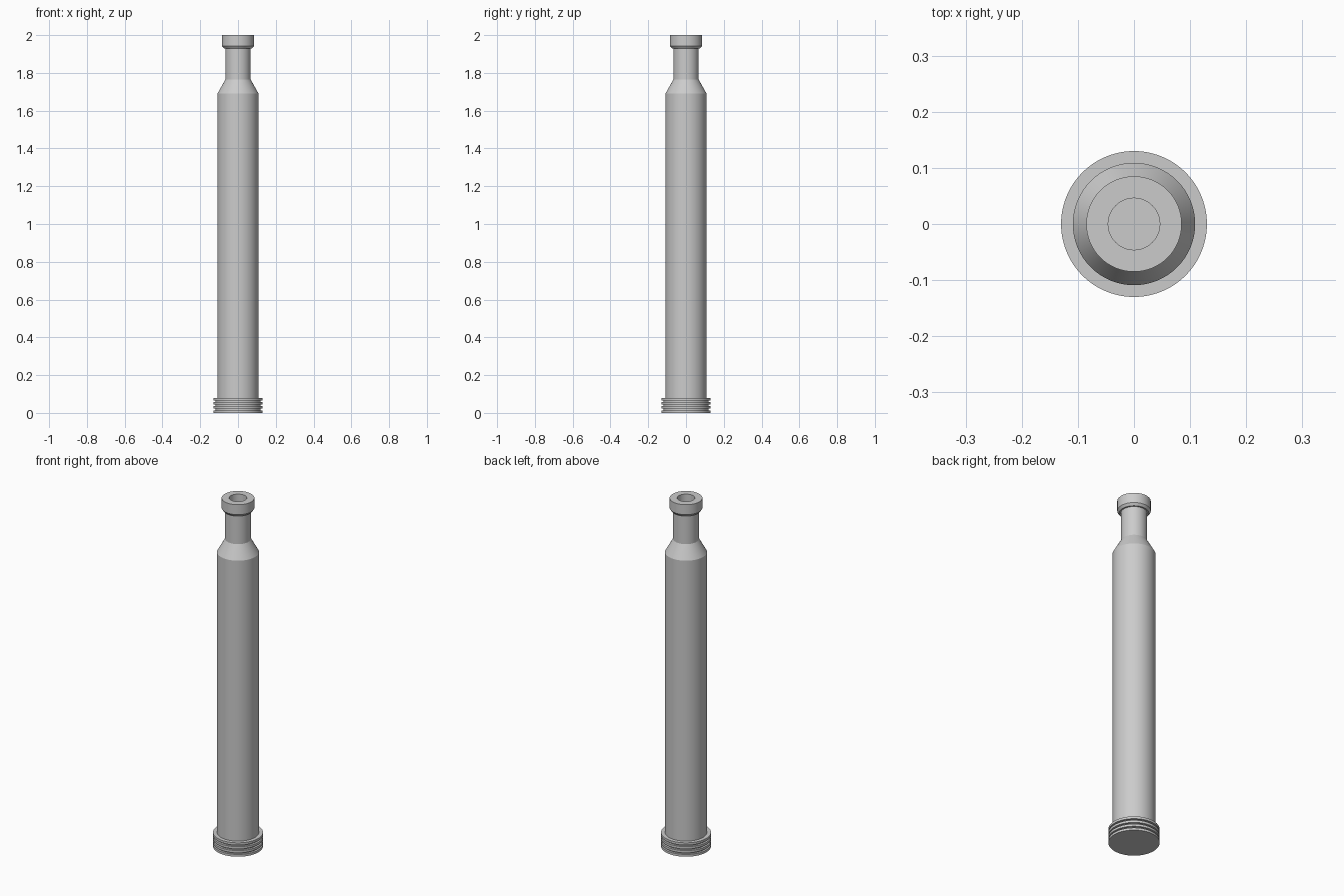
import bpy, bmesh, math

cube = bpy.data.objects.get("Cube")
if cube:
    bpy.data.objects.remove(cube, do_unlink=True)

SIDES = 96

steel = bpy.data.materials.new("light grey metal")
steel.use_nodes = True
grey = (0.6, 0.6, 0.6, 1)
steel.diffuse_color = grey
steel.node_tree.nodes["Principled BSDF"].inputs["Base Color"].default_value = grey


def lathe(name, profile):
    """Spin a (radius, height) profile around z into a smooth solid."""
    bm = bmesh.new()
    verts = [bm.verts.new((r, 0, z)) for r, z in profile]
    edges = [bm.edges.new(pair) for pair in zip(verts, verts[1:])]
    bmesh.ops.spin(bm, geom=verts + edges, cent=(0, 0, 0), axis=(0, 0, 1),
                   angle=math.tau, steps=SIDES)
    bmesh.ops.remove_doubles(bm, verts=bm.verts, dist=1e-5)
    bmesh.ops.recalc_face_normals(bm, faces=bm.faces)
    mesh = bpy.data.meshes.new(name)
    bm.to_mesh(mesh)
    bm.free()
    mesh.materials.append(steel)
    obj = bpy.data.objects.new(name, mesh)
    bpy.context.collection.objects.link(obj)
    bpy.ops.object.select_all(action="DESELECT")
    obj.select_set(True)
    bpy.context.view_layer.objects.active = obj
    bpy.ops.object.shade_smooth_by_angle(angle=math.radians(25))
    return obj


# Base flange: stacked rims separated by narrow grooves
rim, groove, height, count = 0.13, 0.118, 0.08, 4
pitch = height / (count - 0.4)
flange = [(0, 0)]
for i in range(count):
    low, high = i * pitch, i * pitch + pitch * 0.6
    if i:
        flange += [(groove, low - pitch * 0.4), (groove, low)]
    flange += [(rim, low), (rim, high)]
flange.append((0, height))
lathe("base_flange", flange)

# Long tube with tapered shoulder, neck, chamfered collar and blind bore
lathe("tube_body", [
    (0, 0.07), (0.109, 0.07), (0.109, 1.69),      # main tube
    (0.067, 1.765), (0.067, 1.93),                # shoulder and neck
    (0.075, 1.93), (0.085, 1.943), (0.085, 2.0),  # collar
    (0.046, 2.0), (0.046, 1.76), (0, 1.76),       # bore
])
